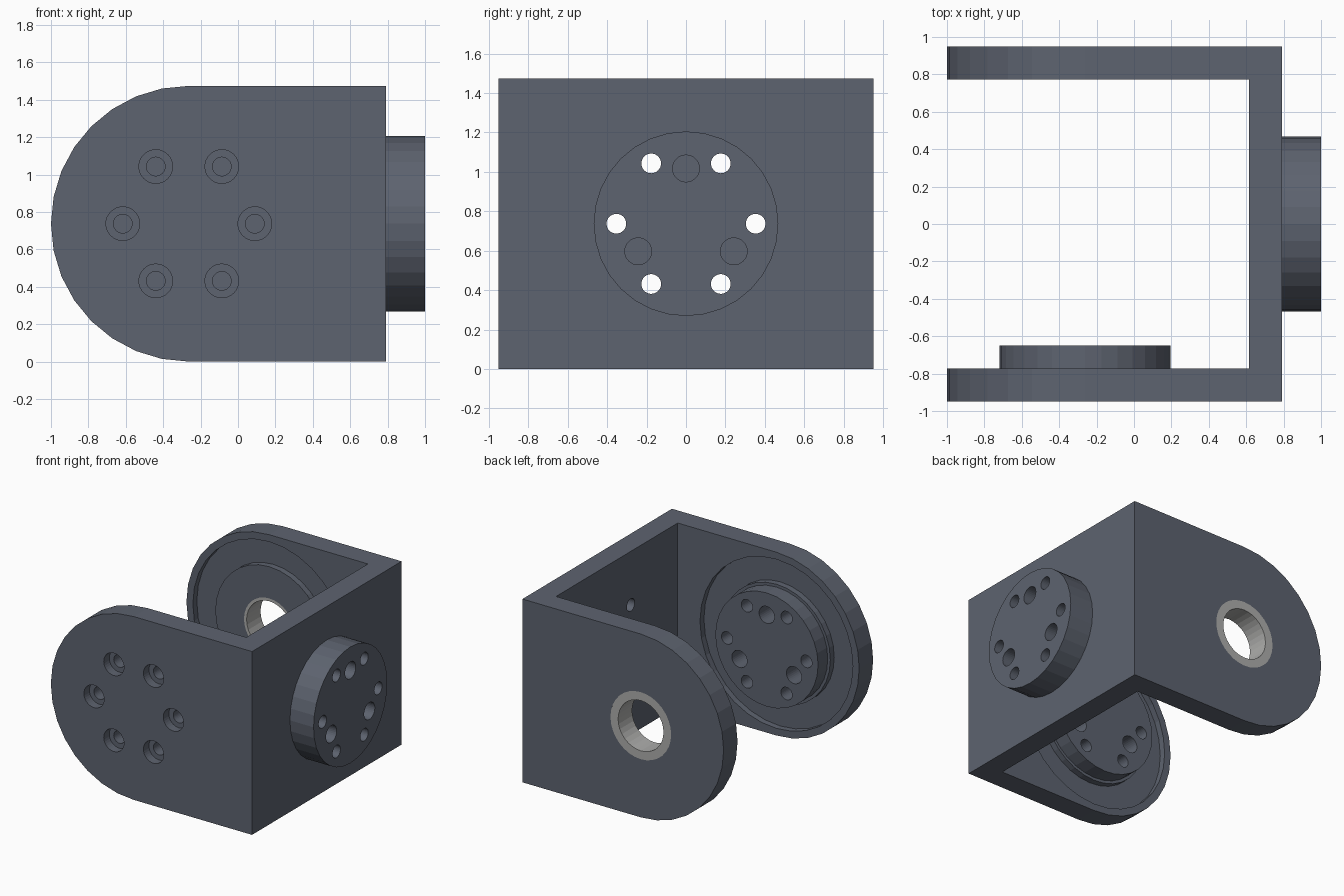
import bpy, bmesh
from math import pi, cos, sin, radians
from mathutils import Matrix, Vector

cube = bpy.data.objects.get("Cube")
if cube:
    bpy.data.objects.remove(cube)

SIDES = 32
CZ = 0.737            # height of every turned axis
CX = -0.263           # axis of the two ears
OUT, INN = 0.95, 0.773  # outer and inner faces of the ears
WALL_IN, WALL_OUT = 0.615, 0.79
BOLT_R, PIN_R = 0.353, 0.28

AXES = {"X": Matrix.Rotation(pi / 2, 4, "Y"),
        "Y": Matrix.Rotation(-pi / 2, 4, "X")}


def material(name, color):
    mat = bpy.data.materials.new(name)
    mat.use_nodes = True
    mat.diffuse_color = (*color, 1)
    bsdf = mat.node_tree.nodes["Principled BSDF"]
    bsdf.inputs["Base Color"].default_value = (*color, 1)
    return mat


slate = material("slate grey", (0.110, 0.125, 0.160))
steel = material("light steel", (0.42, 0.42, 0.41))


def finish(bm, name, mat):
    bmesh.ops.recalc_face_normals(bm, faces=bm.faces)
    mesh = bpy.data.meshes.new(name)
    bm.to_mesh(mesh)
    bm.free()
    mesh.materials.append(mat)
    obj = bpy.data.objects.new(name, mesh)
    bpy.context.collection.objects.link(obj)
    return obj


def turned(name, profile, axis, center, closed=False, mat=slate):
    """Revolve (radius, distance) points about an axis through center."""
    bm = bmesh.new()
    verts = [bm.verts.new((r, 0, h)) for r, h in profile]
    pairs = list(zip(verts, verts[1:]))
    if closed:
        pairs.append((verts[-1], verts[0]))
    edges = [bm.edges.new(p) for p in pairs]
    bmesh.ops.spin(bm, geom=verts + edges, cent=(0, 0, 0), axis=(0, 0, 1),
                   angle=2 * pi, steps=SIDES, use_merge=True)
    bmesh.ops.remove_doubles(bm, verts=bm.verts, dist=0.0001)
    bm.transform(Matrix.Translation(center) @ AXES[axis])
    return finish(bm, name, mat)


def rod(name, radius, start, end, axis, center):
    return turned(name, [(0, start), (radius, start), (radius, end), (0, end)],
                  axis, center)


def ring_points(radius, start, step):
    angles = [radians(a) for a in range(start, start + 360, step)]
    return [(radius * cos(a), radius * sin(a)) for a in angles]


def cut(obj, cutters):
    """Subtract all cutters and bake the result."""
    for c in cutters:
        c.hide_render = True
        mod = obj.modifiers.new("cut", "BOOLEAN")
        mod.operation = "DIFFERENCE"
        mod.solver = "EXACT"
        mod.object = c
    deps = bpy.context.evaluated_depsgraph_get()
    mesh = bpy.data.meshes.new_from_object(obj.evaluated_get(deps))
    obj.modifiers.clear()
    obj.data = mesh


# Bracket blank: round-ended profile extruded across the full width
bm = bmesh.new()
outline = [(WALL_OUT, 0), (WALL_OUT, 2 * CZ)]
for i in range(SIDES // 2 + 1):
    a = pi / 2 + 2 * pi * i / SIDES
    outline.append((CX + CZ * cos(a), CZ + CZ * sin(a)))
face = bm.faces.new([bm.verts.new((x, -OUT, z)) for x, z in outline])
extruded = bmesh.ops.extrude_face_region(bm, geom=[face])["geom"]
bmesh.ops.translate(bm, vec=(0, 2 * OUT, 0),
                    verts=[g for g in extruded if isinstance(g, bmesh.types.BMVert)])
bracket = finish(bm, "bracket", slate)

# Opening between the ears
bm = bmesh.new()
bmesh.ops.create_cube(bm, size=1)
bm.transform(Matrix.Translation((WALL_IN - 1, 0, CZ)) @ Matrix.Diagonal((2, 2 * INN, 4, 1)))
opening = finish(bm, "opening_cutter", slate)

ear_axis = Vector((CX, 0, CZ))
wall_axis = Vector((0, 0, CZ))

# Shallow ring grooves on the inner faces of both ears
grooves = []
for side in (-1, 1):
    bottom, top = side * (INN + 0.05), side * (INN - 0.05)
    grooves.append(turned("groove_cutter", [(0.48, bottom), (0.68, bottom),
                                            (0.68, top), (0.48, top)],
                          "Y", ear_axis, closed=True))

# Stepped seat for the bushing in the rear ear
FLANGE, BODY, BORE, STEP = 0.27, 0.225, 0.202, 0.89
seat = turned("seat_cutter", [(0, 0.7), (BODY, 0.7), (BODY, STEP), (FLANGE, STEP),
                              (FLANGE, 1), (0, 1)], "Y", ear_axis)

# Counterbored bolt holes and blind pin holes for the front hub
front_holes = []
for u, v in ring_points(BOLT_R, 0, 60):
    profile = [(0, -1), (0.09, -1), (0.09, -0.88), (0.05, -0.88), (0.05, -0.6), (0, -0.6)]
    front_holes.append(turned("bolt_cutter", profile, "Y", ear_axis + Vector((u, 0, v))))
front_pins = [rod("pin_cutter", 0.068, -0.8, -0.6, "Y", ear_axis + Vector((u, 0, v)))
              for u, v in ring_points(PIN_R, 90, 120)]

# Through bolt holes and blind pin holes for the side hub
side_holes = [rod("bolt_cutter", 0.05, 0.5, 1.1, "X", wall_axis + Vector((0, u, v)))
              for u, v in ring_points(BOLT_R, 0, 60)]
side_pins = [rod("pin_cutter", 0.068, 0.85, 1.1, "X", wall_axis + Vector((0, u, v)))
             for u, v in ring_points(PIN_R, 90, 120)]

# Hubs
front_hub = rod("front_hub", 0.457, -INN, -0.65, "Y", ear_axis)
side_hub = rod("side_hub", 0.468, WALL_OUT, 1.0, "X", wall_axis)

cut(bracket, [opening, seat] + grooves + front_holes + front_pins + side_holes)
cut(front_hub, front_holes + front_pins)
cut(side_hub, side_holes + side_pins)
for c in [opening, seat] + grooves + front_holes + front_pins + side_holes + side_pins:
    bpy.data.objects.remove(c)

# Flanged bushing, flush with the rear ear
turned("bushing", [(BORE, INN), (BODY, INN), (BODY, STEP), (FLANGE, STEP),
                   (FLANGE, OUT), (BORE, OUT)], "Y", ear_axis, closed=True, mat=steel)
